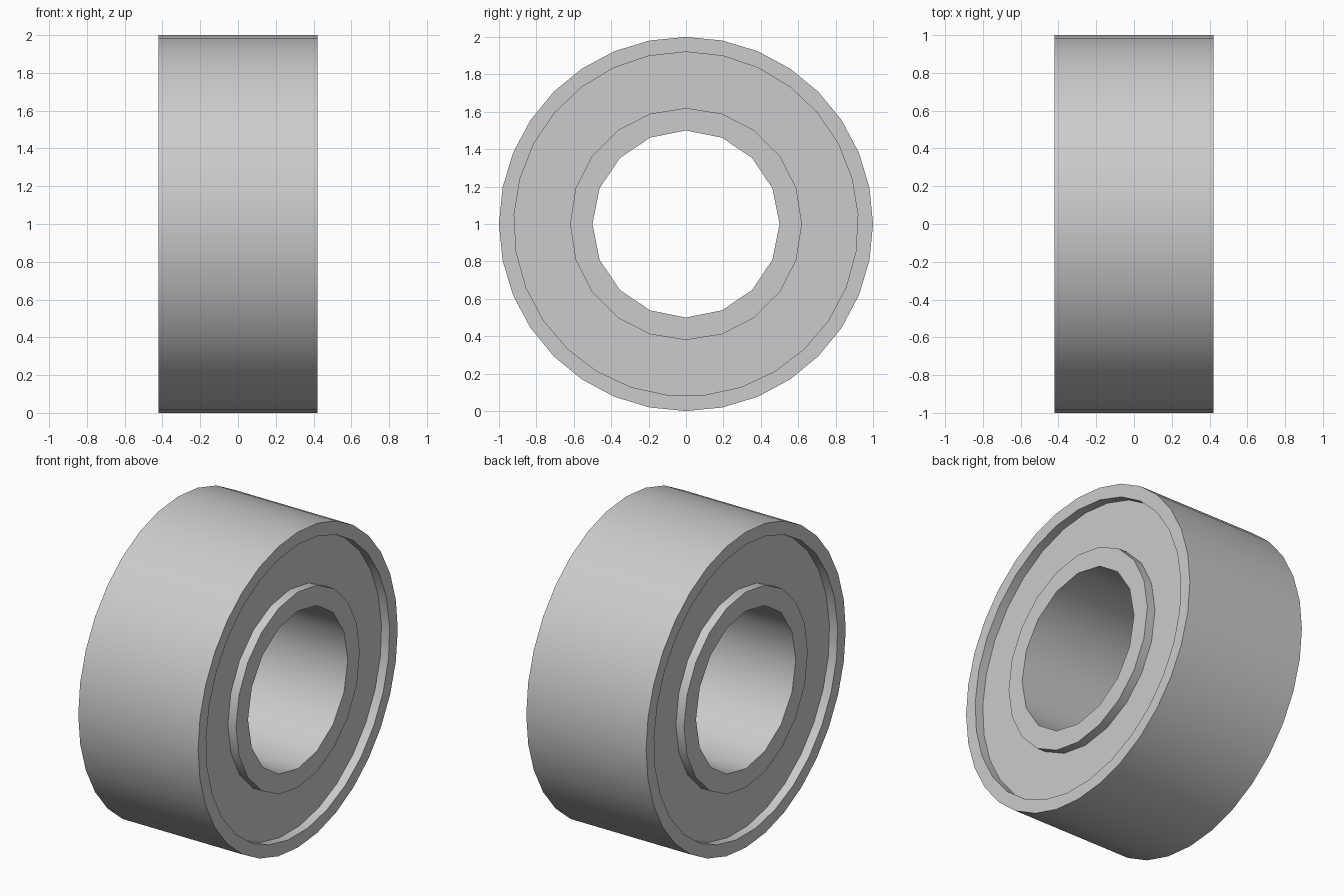
import bpy, bmesh, math

cube = bpy.data.objects.get("Cube")
if cube:
    bpy.data.objects.remove(cube, do_unlink=True)

steel = bpy.data.materials.new("steel grey")
steel.use_nodes = True
colour = (0.6, 0.6, 0.6, 1)
steel.diffuse_color = colour
steel.node_tree.nodes["Principled BSDF"].inputs["Base Color"].default_value = colour


def ring(name, outer, inner, half_width):
    """Flat-ended ring along x; outer and inner are (radius, sides)."""
    bm = bmesh.new()
    loops = {}
    for key, (radius, sides) in (("outer", outer), ("inner", inner)):
        for side in (-1, 1):
            verts = []
            for i in range(sides):
                a = 2 * math.pi * i / sides
                verts.append(bm.verts.new((side * half_width,
                                           radius * math.sin(a),
                                           radius * math.cos(a))))
            loops[key, side] = verts
        # cylindrical wall
        left, right = loops[key, -1], loops[key, 1]
        for i in range(sides):
            j = (i + 1) % sides
            bm.faces.new((left[i], left[j], right[j], right[i]))
    # annular end faces
    for side in (-1, 1):
        ends = set(loops["outer", side] + loops["inner", side])
        rim = [e for e in bm.edges if all(v in ends for v in e.verts)]
        bmesh.ops.triangle_fill(bm, edges=rim, use_beauty=True)
    bmesh.ops.recalc_face_normals(bm, faces=bm.faces)
    mesh = bpy.data.meshes.new(name)
    bm.to_mesh(mesh)
    bm.free()
    mesh.materials.append(steel)
    obj = bpy.data.objects.new(name, mesh)
    obj.location.z = 1
    bpy.context.collection.objects.link(obj)
    bpy.ops.object.select_all(action='DESELECT')
    obj.select_set(True)
    bpy.context.view_layer.objects.active = obj
    bpy.ops.object.shade_smooth_by_angle(angle=math.radians(35))
    return obj


# Races stand flush; the shield between them is recessed on both sides
groove_outer = (0.92, 29)
groove_inner = (0.62, 20)
ring("outer_race", (1.0, 32), groove_outer, 0.42)
ring("shield", groove_outer, groove_inner, 0.363)
ring("inner_race", groove_inner, (0.5, 16), 0.42)
